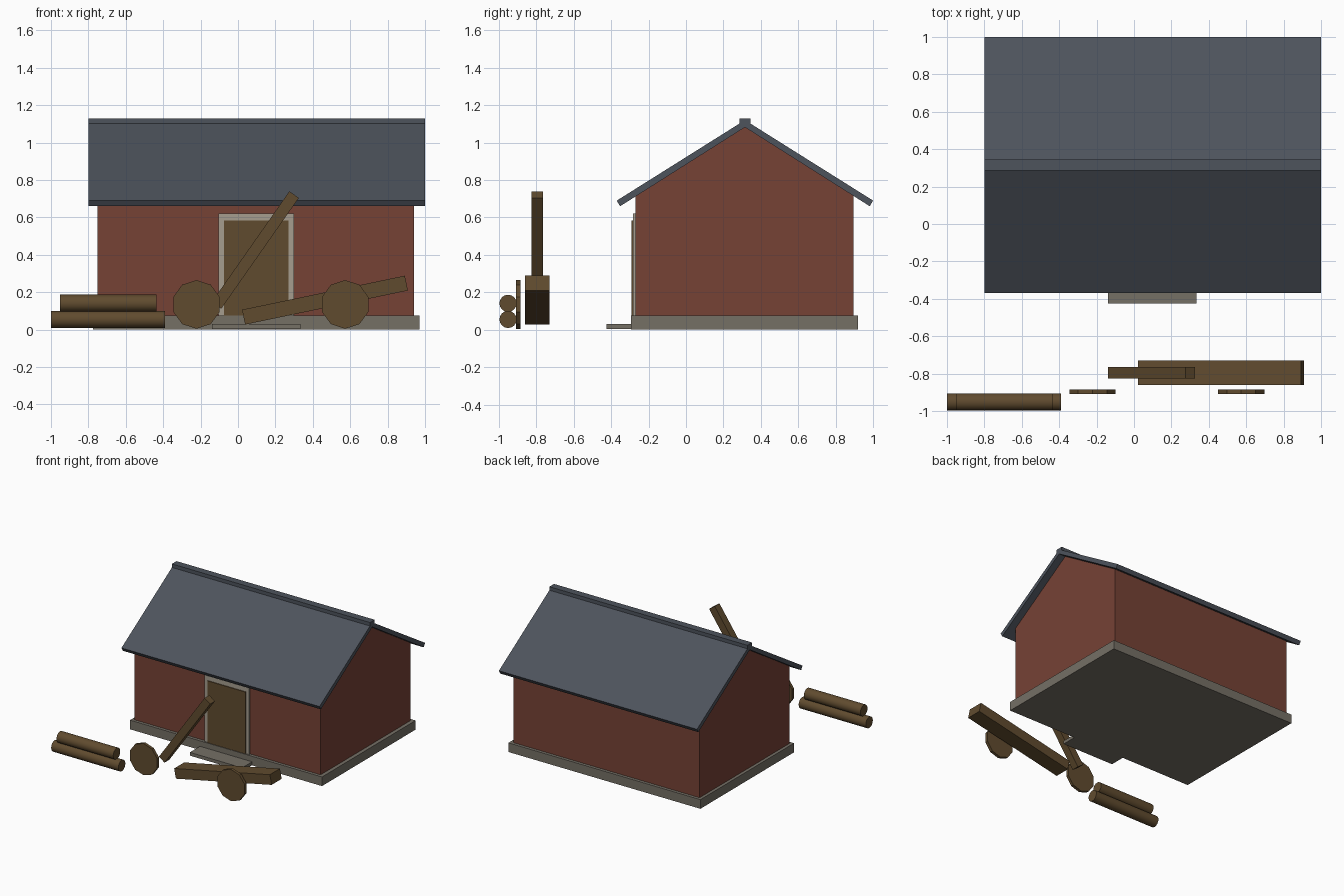
import bpy, bmesh, math
from mathutils import Matrix

cube = bpy.data.objects.get("Cube")
if cube:
    bpy.data.objects.remove(cube, do_unlink=True)


def material(name, rgb):
    m = bpy.data.materials.new(name)
    m.use_nodes = True
    color = (*rgb, 1)
    m.diffuse_color = color
    bsdf = next(n for n in m.node_tree.nodes if n.type == 'BSDF_PRINCIPLED')
    bsdf.inputs["Base Color"].default_value = color
    bsdf.inputs["Roughness"].default_value = 0.9
    return m


RED = material("red wall paint", (0.18, 0.054, 0.036))
SLATE = material("slate roof", (0.075, 0.087, 0.108))
STONE = material("grey stone", (0.178, 0.161, 0.131))
TRIM = material("pale trim", (0.38, 0.34, 0.275))
WOOD = material("brown wood", (0.118, 0.071, 0.028))


def finish(name, bm, mat):
    bmesh.ops.recalc_face_normals(bm, faces=bm.faces)
    mesh = bpy.data.meshes.new(name)
    bm.to_mesh(mesh)
    bm.free()
    mesh.materials.append(mat)
    obj = bpy.data.objects.new(name, mesh)
    bpy.context.collection.objects.link(obj)
    return obj


def box(name, x, y, z, mat):
    """Box spanning the given (low, high) ranges."""
    bm = bmesh.new()
    bmesh.ops.create_cube(bm, size=1)
    for v in bm.verts:
        v.co = [(lo + hi) / 2 + c * (hi - lo) for c, (lo, hi) in zip(v.co, (x, y, z))]
    return finish(name, bm, mat)


def extrude_x(name, profile, x0, x1, mat):
    """Extrude a (y, z) outline along x."""
    bm = bmesh.new()
    face = bm.faces.new([bm.verts.new((x0, y, z)) for y, z in profile])
    new = bmesh.ops.extrude_face_region(bm, geom=[face])["geom"]
    bmesh.ops.translate(bm, vec=(x1 - x0, 0, 0),
                        verts=[g for g in new if isinstance(g, bmesh.types.BMVert)])
    return finish(name, bm, mat)


def beam(name, center, size, tilt):
    """Timber lying along x, tilted upward toward +x."""
    obj = box(name, *[(-s / 2, s / 2) for s in size], WOOD)
    obj.location = center
    obj.rotation_euler.y = -math.radians(tilt)
    return obj


def cylinder(name, center, radius, depth, sides, rotation):
    bm = bmesh.new()
    bmesh.ops.create_cone(bm, cap_ends=True, segments=sides, radius1=radius,
                          radius2=radius, depth=depth, matrix=rotation)
    obj = finish(name, bm, WOOD)
    obj.location = center
    return obj


# Building: foundation, gabled walls, roof and ridge cap
RIDGE = 0.315
box("foundation", (-0.775, 0.97), (-0.295, 0.92), (0, 0.075), STONE)
extrude_x("walls", [(-0.27, 0.075), (0.895, 0.075), (0.895, 0.715),
                    (RIDGE, 1.085), (-0.27, 0.715)], -0.75, 0.94, RED)
half = [(0.685, 0.69), (0.667, 0.66)]
(eave_y, eave_z), (under_y, under_z) = half
extrude_x("roof", [(RIDGE - eave_y, eave_z), (RIDGE, 1.12), (RIDGE + eave_y, eave_z),
                   (RIDGE + under_y, under_z), (RIDGE, 1.082),
                   (RIDGE - under_y, under_z)], -0.8, 1.0, SLATE)
box("ridge_cap", (-0.8, 1.0), (RIDGE - 0.03, RIDGE + 0.03), (1.1, 1.13), SLATE)

# Doorway
box("door", (-0.075, 0.27), (-0.29, -0.26), (0.075, 0.583), WOOD)
for name, x in (("right_door_jamb", (-0.105, -0.075)), ("left_door_jamb", (0.27, 0.3))):
    box(name, x, (-0.283, -0.26), (0.075, 0.583), TRIM)
box("door_lintel", (-0.105, 0.3), (-0.283, -0.26), (0.583, 0.62), TRIM)
box("door_step", (-0.14, 0.335), (-0.425, -0.29), (0.003, 0.03), STONE)

# Timbers in the yard
beam("leaning_beam", (0.0925, -0.795, 0.426), (0.723, 0.062, 0.062), 55)
beam("heavy_beam", (0.465, -0.795, 0.158), (0.889, 0.13, 0.081), 11.8)

# Round discs facing the front
facing_front = Matrix.Rotation(math.radians(90), 4, 'X')
for name, x in (("right_disc", -0.222), ("left_disc", 0.573)):
    cylinder(name, (x, -0.897, 0.135), 0.13, 0.024, 10, facing_front)

# Stacked logs
along_x = Matrix.Rotation(math.radians(90), 4, 'Y')
for name, x, z, length in (("lower_log", -0.695, 0.055, 0.61),
                           ("upper_log", -0.694, 0.141, 0.515)):
    log = cylinder(name, (x, -0.951, z), 0.046, length, 16, along_x)
    bpy.ops.object.select_all(action='DESELECT')
    log.select_set(True)
    bpy.context.view_layer.objects.active = log
    bpy.ops.object.shade_smooth_by_angle(angle=math.radians(40))
